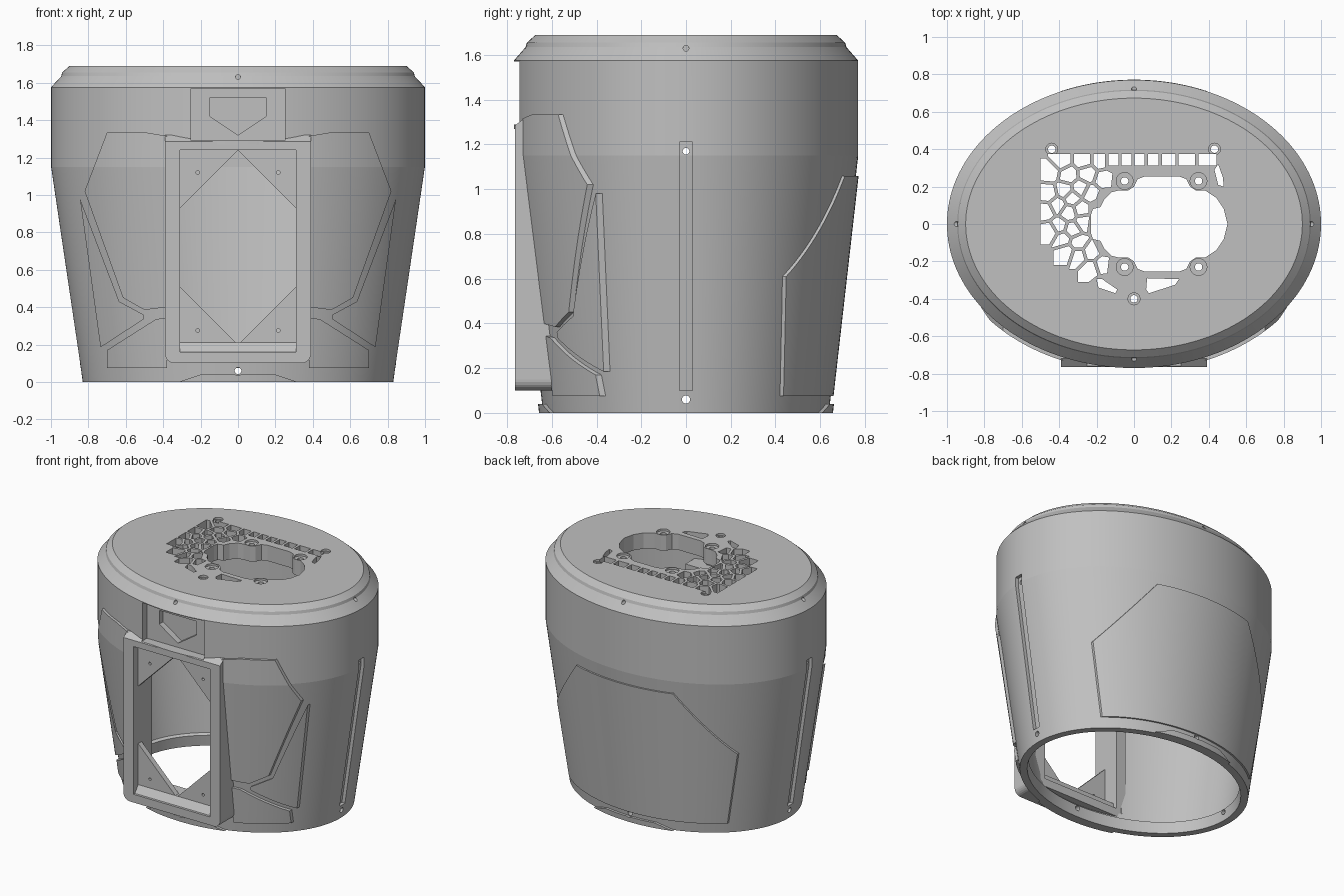
import bpy, bmesh, math
from mathutils import Vector

SEGMENTS = 160
RATIO = 0.77      # depth of the oval relative to its width
SHOULDER = 1.15   # height where the taper ends

old = bpy.data.objects.get("Cube")
if old:
    bpy.data.objects.remove(old, do_unlink=True)

grey = bpy.data.materials.new("plain grey")
grey.use_nodes = True
grey.diffuse_color = (0.53, 0.53, 0.53, 1)
grey.node_tree.nodes["Principled BSDF"].inputs["Base Color"].default_value = grey.diffuse_color


def finish(name, bm):
    bmesh.ops.recalc_face_normals(bm, faces=bm.faces)
    mesh = bpy.data.meshes.new(name)
    bm.to_mesh(mesh)
    bm.free()
    mesh.materials.append(grey)
    obj = bpy.data.objects.new(name, mesh)
    bpy.context.collection.objects.link(obj)
    return obj


def prisms(name, outlines, start, end, axis):
    """Extrude one or more outlines along an axis."""
    place = {"x": lambda u, v, t: (t, u, v),
             "y": lambda u, v, t: (u, t, v),
             "z": lambda u, v, t: (u, v, t)}[axis]
    bm = bmesh.new()
    for outline in outlines:
        low = [bm.verts.new(place(u, v, start)) for u, v in outline]
        high = [bm.verts.new(place(u, v, end)) for u, v in outline]
        bm.faces.new(low)
        bm.faces.new(high)
        for i in range(len(low)):
            bm.faces.new((low[i - 1], low[i], high[i], high[i - 1]))
    return finish(name, bm)


def rect(u0, u1, v0, v1):
    return [(u0, v0), (u1, v0), (u1, v1), (u0, v1)]


def circle(u, v, r, n=20):
    turns = [math.tau * i / n for i in range(n)]
    return [(u + r * math.cos(a), v + r * math.sin(a)) for a in turns]


def loft(name, rings, closed_loop=False):
    """Join oval rings given as (width radius, depth radius, height)."""
    bm = bmesh.new()
    loops = [[bm.verts.new((u * rx, v * ry, z)) for u, v in circle(0, 0, 1, SEGMENTS)]
             for rx, ry, z in rings]
    for k in range(0 if closed_loop else 1, len(loops)):
        a, b = loops[k - 1], loops[k]
        for i in range(SEGMENTS):
            bm.faces.new((a[i - 1], a[i], b[i], b[i - 1]))
    if not closed_loop:
        bm.faces.new(loops[0])
        bm.faces.new(loops[-1])
    return finish(name, bm)


def ring(z, offset=0.0):
    r = 1 - 0.17 * max(0, 1 - z / SHOULDER)
    return (r + offset, r * RATIO + offset, z)


def skin(inner, outer, bottom=-0.05):
    heights = [bottom, SHOULDER, 1.45]
    return loft("skin", [ring(z, outer) for z in heights]
                + [ring(z, inner) for z in reversed(heights)], True)


def width(mesh):
    xs = [v.co.x for v in mesh.vertices]
    return max(xs) - min(xs) if xs else 0


def combine(obj, other, operation="DIFFERENCE"):
    """Boolean that moves on to the next solver when one loses the part."""
    least = 0.9 * width(obj.data) if operation == "DIFFERENCE" else 0.01
    mod = obj.modifiers.new("combine", "BOOLEAN")
    mod.operation, mod.object = operation, other
    for solver in ("EXACT", "MANIFOLD", "FLOAT"):
        mod.solver = solver
        bpy.context.view_layer.update()
        graph = bpy.context.evaluated_depsgraph_get()
        result = bpy.data.meshes.new_from_object(obj.evaluated_get(graph))
        if len(result.polygons) and width(result) >= least:
            obj.data = result
            break
    obj.modifiers.remove(mod)
    bpy.data.objects.remove(other, do_unlink=True)
    return obj


def cut(obj, outlines, start, end, axis):
    return combine(obj, prisms("cutter", outlines, start, end, axis))


def panel(name, outline, front, bottom=-0.05, height=0.018):
    start, end = (-1, -0.15) if front else (0.15, 1)
    plate = prisms(name, [outline], start, end, "y")
    return combine(plate, skin(-0.02, height, bottom), "INTERSECT")


def flip(points):
    return [(-u, v) for u, v in points]


# Hollow tapered oval wall with an inner rim at the base
wall = loft("body_wall", [ring(1.575, -0.05), ring(SHOULDER, -0.05), ring(0.09, -0.05),
                          ring(0.08, -0.07), ring(0, -0.05), ring(0), ring(SHOULDER),
                          ring(1.575)], True)

# Stepped lid
lid = loft("lid", [(r, r * RATIO - drop, z) for r, drop, z in
                   [(1, 0, 1.575), (0.945, 0.01, 1.635), (0.94, 0.012, 1.655),
                    (0.9, 0.02, 1.69)]])

# Front window, upper recess and long side grooves
window = rect(-0.31, 0.31, 0.16, 1.24)
recess = rect(-0.25, 0.25, 1.29, 1.57)
cut(wall, [rect(-0.35, 0.35, 0.13, 1.27)], -1, -0.4, "y")
cut(wall, [recess], -1, -0.66, "y")
groove = prisms("groove", [rect(-0.03, 0.03, 0.1, 1.21)], -1.2, 1.2, "x")
combine(wall, combine(groove, skin(-0.025, 0.05), "INTERSECT"))

# Screw holes around the base, the lid edge and the grooves
cut(wall, [circle(0, 0.06, 0.018), circle(0, 1.17, 0.015)], -1.2, 1.2, "x")
cut(wall, [circle(0, 0.06, 0.018)], -1, 1, "y")
for side in (-1, 1):
    cut(lid, [circle(0, 1.63, 0.013)], side * 0.92, side * 1.1, "x")
    cut(lid, [circle(0, 1.63, 0.013)], side * 0.69, side * 0.9, "y")

# Screw seats in the lid
bosses = [(x, y) for x in (-0.05, 0.345) for y in (-0.23, 0.23)]
corners = [(-0.44, 0.4), (0.43, 0.4), (0, -0.4)]
cut(lid, [circle(x, y, 0.045) for x, y in bosses]
    + [circle(x, y, 0.032) for x, y in corners], 1.675, 1.8, "z")
cut(lid, [circle(x, y, 0.02) for x, y in bosses + corners], 1.5, 1.8, "z")

# Lid opening, half outline mirrored across its long axis
half = [(-0.23, 0.05), (-0.22, 0.08), (-0.18, 0.09), (-0.16, 0.13), (-0.12, 0.17),
        (-0.08, 0.18), (-0.03, 0.18), (0, 0.2), (0.02, 0.24), (0.06, 0.255),
        (0.24, 0.255), (0.28, 0.24), (0.3, 0.2), (0.33, 0.18), (0.38, 0.18),
        (0.44, 0.14), (0.48, 0.08), (0.5, 0)]
cut(lid, [half + [(x, -y) for x, y in reversed(half[:-1])]], 1.5, 1.8, "z")

# Irregular cell grille in the lid: cells grown around seeds, in hundredths
top_row = [(x, 34) for x in (-39, -27, -18, -11, -4, 3, 10, 18, 28, 39)]
left_field = [(-45, 28), (-35, 26), (-25, 27), (-16, 24), (-46, 16), (-37, 18), (-29, 19),
              (-47, 7), (-41, 10), (-33, 14), (-35, 6), (-28, 8), (-23, 16), (-45, -4),
              (-40, -1), (-33, -3), (-27, 1), (-38, -8), (-30, -10), (-36, -15),
              (-30, -17), (-23, -15), (-17, -22), (-23, -24)]
blockers = [(-19, 8), (-20, 0), (-15, -11), (-6, 23), (-9, -23), (-15, 13), (-16, -33)]
cells = [Vector(p) / 100 for p in top_row + left_field]
seeds = cells + [Vector(p) / 100 for p in blockers]


def clip(points, origin, normal):
    kept = []
    for i, b in enumerate(points):
        a = points[i - 1]
        da, db = (a - origin).dot(normal), (b - origin).dot(normal)
        if da * db < 0:
            kept.append(a.lerp(b, da / (da - db)))
        if db <= 0:
            kept.append(b)
    return kept


grille = []
for seed in cells:
    floor = 0.312 if seed.x > -0.13 and seed.y > 0.3 else seed.y - 0.07
    shape = [Vector(p) for p in rect(max(seed.x - 0.07, -0.5), min(seed.x + 0.07, 0.44),
                                     floor, min(seed.y + 0.07, 0.375))]
    for other in seeds:
        if other is not seed:
            normal = (other - seed).normalized()
            shape = clip(shape, (seed + other) / 2 - normal * 0.009, normal)
    if len(shape) > 2:
        grille.append([tuple(p) for p in shape])
cut(lid, grille, 1.5, 1.8, "z")

# Larger slots that end the grille
for slot in ([(0.45, 0.32), (0.43, 0.29), (0.45, 0.21), (0.48, 0.2), (0.475, 0.25)],
             [(-0.2, -0.295), (-0.17, -0.295), (-0.09, -0.35), (-0.1, -0.37), (-0.19, -0.34)],
             [(0.07, -0.29), (0.24, -0.295), (0.22, -0.325), (0.08, -0.37), (0.065, -0.35)]):
    cut(lid, [slot], 1.5, 1.8, "z")

# Window frame with sloped top and rounded lower corners
side_outline = [(-0.765, 0.1), (-0.765, 1.285), (-0.72, 1.32), (-0.55, 1.32), (-0.55, 0.1)]
frame = prisms("window_frame", [side_outline], -0.39, 0.39, "x")
bm = bmesh.new()
bm.from_mesh(frame.data)
lower = [e for e in bm.edges if all(v.co.z < 0.11 for v in e.verts)
         and abs(e.verts[0].co.x - e.verts[1].co.x) < 0.01]
bmesh.ops.bevel(bm, geom=lower, offset=0.05, segments=6, profile=0.5, affect="EDGES")
bm.to_mesh(frame.data)
bm.free()
cut(frame, [window], -1, -0.4, "y")
cut(frame, [recess], -1, -0.695, "y")

# Sloped sill and drilled corner plates behind the frame
prisms("window_sill", [[(-0.755, 0.15), (-0.71, 0.21), (-0.58, 0.21), (-0.58, 0.15)]],
       -0.32, 0.32, "x")
upper_corner = [(0.32, 0.92), (0.32, 1.25), (-0.01, 1.25)]
lower_corner = [(0.32, 0.52), (0.32, 0.19), (-0.01, 0.19)]
for label, triangle, z in (("upper", upper_corner, 1.12), ("lower", lower_corner, 0.275)):
    for side, mirror in (("left", list), ("right", flip)):
        plate = prisms(f"{side}_{label}_corner_plate", [mirror(triangle)], -0.71, -0.67, "y")
        cut(plate, [mirror(circle(0.215, z, 0.01))], -1, 0, "y")

# Recess back plate with an arrow shaped pocket
back_plate = prisms("recess_back", [rect(-0.27, 0.27, 1.25, 1.6)], -0.695, -0.62, "y")
cut(back_plate, [[(-0.15, 1.52), (-0.15, 1.42), (0, 1.32), (0.15, 1.42), (0.15, 1.52)]],
    -1, -0.65, "y")

# Raised armour panels on both front flanks
flank = {
    "upper_panel": [(0.38, 1.315), (0.5, 1.335), (0.7, 1.335), (0.82, 1.02), (0.615, 0.45),
                    (0.5, 0.385), (0.38, 0.4)],
    "side_panel": [(0.845, 0.98), (0.735, 0.185), (0.505, 0.335), (0.505, 0.36), (0.635, 0.43)],
    "lower_panel": [(0.38, 0.345), (0.44, 0.335), (0.7, 0.17), (0.7, 0.075), (0.38, 0.075)],
}
for label, outline in flank.items():
    panel("left_" + label, outline, True)
    panel("right_" + label, flip(outline), True)

# Back panel and low skirts at front and back
half_back = [(0.39, 1.06), (0.73, 0.61), (0.64, 0.075)]
panel("back_panel", half_back + flip(reversed(half_back)), False, height=0.012)
skirt = [(-0.38, -0.02), (-0.2, 0.04), (0.2, 0.04), (0.38, -0.02)]
for label, front in (("front", True), ("back", False)):
    trim = panel(label + "_skirt", skirt, front, bottom=0)
    cut(trim, [circle(0, 0.06, 0.025)], -1, 1, "y")

# Smooth curves, crisp edges
bpy.ops.object.select_all(action="DESELECT")
for obj in bpy.context.collection.objects:
    if obj.type == "MESH":
        obj.select_set(True)
bpy.context.view_layer.objects.active = wall
bpy.ops.object.shade_smooth_by_angle(angle=math.radians(6))
